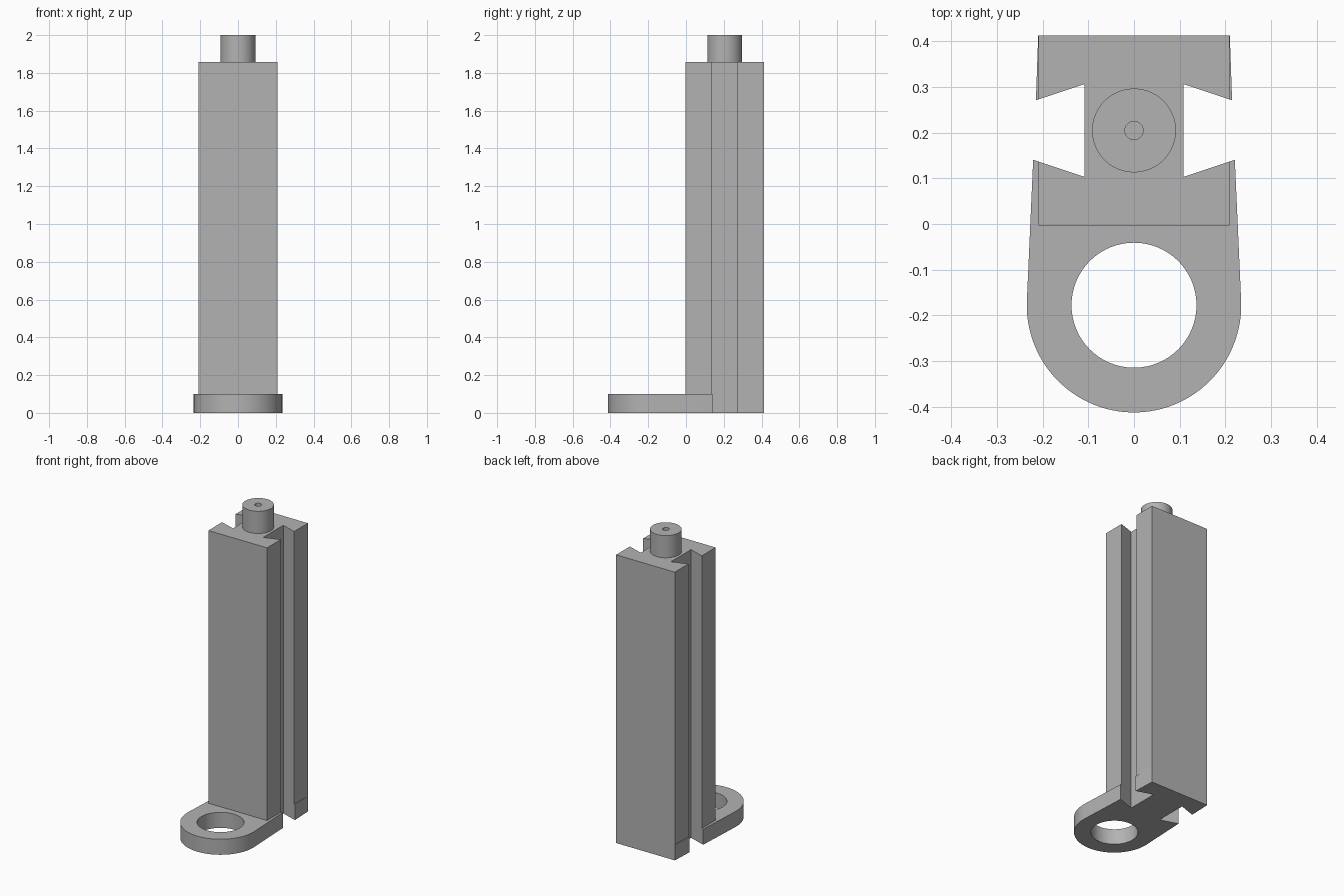
import bpy, bmesh, math

if "Cube" in bpy.data.objects:
    bpy.data.objects.remove(bpy.data.objects["Cube"])

grey = bpy.data.materials.new("plain grey")
grey.diffuse_color = (0.45, 0.45, 0.45, 1)
grey.use_nodes = True
grey.node_tree.nodes["Principled BSDF"].inputs["Base Color"].default_value = grey.diffuse_color


def finish(bm, name):
    bmesh.ops.recalc_face_normals(bm, faces=bm.faces[:])
    me = bpy.data.meshes.new(name)
    bm.to_mesh(me)
    bm.free()
    me.materials.append(grey)
    ob = bpy.data.objects.new(name, me)
    bpy.context.collection.objects.link(ob)
    bpy.context.view_layer.objects.active = ob
    ob.select_set(True)
    bpy.ops.object.shade_smooth_by_angle(angle=math.radians(30))
    ob.select_set(False)


def prism(name, loops, z0, z1):
    """Fill outline loops (outer first, then holes) and extrude them upward."""
    bm = bmesh.new()
    for loop in loops:
        vs = [bm.verts.new((x, y, z0)) for x, y in loop]
        for a, b in zip(vs, vs[1:] + vs[:1]):
            bm.edges.new((a, b))
    bmesh.ops.triangle_fill(bm, edges=bm.edges[:], use_beauty=True, normal=(0, 0, 1))
    top = bmesh.ops.extrude_face_region(bm, geom=bm.faces[:], use_keep_orig=True)
    for v in top["geom"]:
        if isinstance(v, bmesh.types.BMVert):
            v.co.z = z1
    finish(bm, name)


def mirrored(right):
    return right + [(-x, y) for x, y in reversed(right)]


def dovetail(x_front, x_back):
    """Right-hand dovetail slot, from its front lip to its back lip."""
    def lip(x):
        return (x - 0.108) * 0.335
    return [(x_front, 0.103 + lip(x_front)), (0.108, 0.103),
            (0.108, 0.307), (x_back, 0.307 - lip(x_back))]


# Base plate: rounded lug with a round hole, tapering toward the slotted back
cy, r = -0.178, 0.235
arc = [(r * math.cos(a), cy + r * math.sin(a))
       for a in (math.radians(-90 + 92 * i / 32) for i in range(1, 33))]
outline = [(0, cy - r)] + mirrored(arc + dovetail(0.221, 0.215) + [(0.21, 0.413)])
hole = [(0.137 * math.cos(math.tau * i / 64), cy + 0.137 * math.sin(math.tau * i / 64))
        for i in range(64)]
prism("base_plate", [outline, hole], 0, 0.1)

# Tall column with a dovetail slot down each side
column = [(0.209, -0.003)] + dovetail(0.209, 0.209) + [(0.209, 0.413)]
prism("slotted_column", [mirrored(column)], 0.1, 1.857)

# Top peg with a small blind centre hole
bm = bmesh.new()
profile = [(0, 1.857), (0.092, 1.857), (0.092, 2), (0.02, 2), (0.02, 1.9), (0, 1.9)]
vs = [bm.verts.new((x, 0.205, z)) for x, z in profile]
es = [bm.edges.new(p) for p in zip(vs, vs[1:])]
bmesh.ops.spin(bm, geom=vs + es, cent=(0, 0.205, 0), axis=(0, 0, 1),
               angle=math.tau, steps=48)
bmesh.ops.remove_doubles(bm, verts=bm.verts[:], dist=0.0001)
finish(bm, "top_peg")
